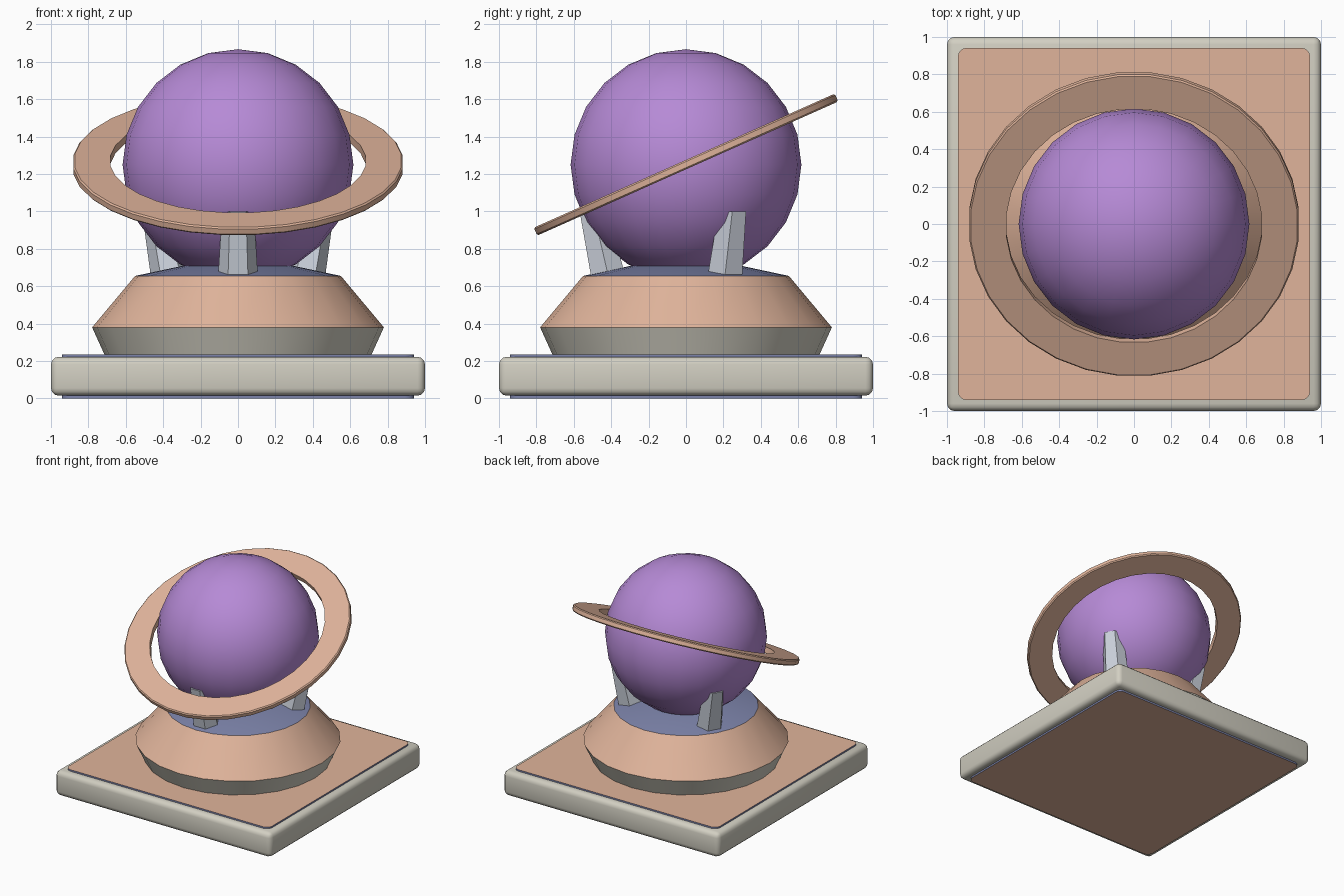
import bpy, bmesh, math
from mathutils import Matrix, Vector

if "Cube" in bpy.data.objects:
    bpy.data.objects.remove(bpy.data.objects["Cube"])


def mat(name, r, g, b):
    m = bpy.data.materials.new(name)
    lin = [((c / 255 + 0.055) / 1.055) ** 2.4 for c in (r, g, b)]
    m.diffuse_color = (*lin, 1)
    m.use_nodes = True
    m.node_tree.nodes["Principled BSDF"].inputs["Base Color"].default_value = m.diffuse_color
    return m


PEACH = mat("peach", 224, 180, 155)
STONE = mat("warm_grey", 210, 207, 194)
BLUE = mat("slate_blue", 126, 133, 172)
SILVER = mat("silver", 203, 209, 219)
PURPLE = mat("purple", 182, 138, 214)


def make(name, bm, mats, smooth=None):
    bmesh.ops.recalc_face_normals(bm, faces=bm.faces)
    me = bpy.data.meshes.new(name)
    bm.to_mesh(me)
    bm.free()
    ob = bpy.data.objects.new(name, me)
    bpy.context.collection.objects.link(ob)
    for m in mats:
        me.materials.append(m)
    if smooth:
        bpy.ops.object.select_all(action='DESELECT')
        ob.select_set(True)
        bpy.context.view_layer.objects.active = ob
        bpy.ops.object.shade_smooth_by_angle(angle=math.radians(smooth))
    return ob


def box(half, z0, z1):
    bm = bmesh.new()
    bmesh.ops.create_cube(bm, size=1, matrix=Matrix.Translation((0, 0, (z0 + z1) / 2))
                          @ Matrix.Diagonal((2 * half, 2 * half, z1 - z0, 1)))
    return bm


def lathe(profile, n, closed=False, offset=0.0):
    """Revolve (radius, z) points; returns bmesh, material index = profile segment."""
    bm = bmesh.new()
    rings = []
    for r, z in profile:
        rings.append([bm.verts.new((r * math.cos((i + offset) * math.tau / n),
                                    r * math.sin((i + offset) * math.tau / n), z))
                      for i in range(n)])
    count = len(rings) if closed else len(rings) - 1
    for k in range(count):
        a, b = rings[k], rings[(k + 1) % len(rings)]
        for i in range(n):
            j = (i + 1) % n
            f = bm.faces.new((a[i], a[j], b[j], b[i]))
            if not closed:
                f.material_index = k
    if not closed:
        bm.faces.new(rings[0][::-1])
        bm.faces.new(rings[-1]).material_index = count - 1
    return bm


# rounded square slab
bm = box(1.0, 0.015, 0.222)
bmesh.ops.bevel(bm, geom=bm.edges[:], offset=0.04, segments=3, profile=0.5, affect='EDGES')
make("base_slab", bm, [STONE], 40)

# inlay plate: peach top and bottom, blue rim
bm = box(0.942, 0.0, 0.235)
up = [e for e in bm.edges if abs(e.verts[0].co.z - e.verts[1].co.z) > 0.1]
bmesh.ops.bevel(bm, geom=up, offset=0.05, segments=4, profile=0.5, affect='EDGES')
bm.normal_update()
for f in bm.faces:
    f.material_index = 0 if abs(f.normal.z) > 0.5 else 1
make("base_inlay", bm, [PEACH, BLUE], 40)

# turned pedestal: grey foot, peach cone, blue cap
make("pedestal", lathe([(0.712, 0.23), (0.78, 0.38), (0.55, 0.655), (0.30, 0.708)], 24),
     [STONE, PEACH, BLUE], 16)

# planet
bm = bmesh.new()
bmesh.ops.create_uvsphere(bm, u_segments=24, v_segments=12, radius=0.617,
                          matrix=Matrix.Translation((0, 0, 1.25)))
make("globe", bm, [PURPLE], 40)

# tilted flat ring with slightly chamfered outer rim
h, c = 0.023, 0.008
ring = lathe([(0.685, -h), (0.885 - c, -h), (0.885, -h + c), (0.885, h - c),
              (0.885 - c, h), (0.685, h)], 32, closed=True, offset=0.5)
ring.transform(Matrix.Translation((0, 0, 1.25)) @ Matrix.Rotation(math.radians(24), 4, 'X'))
make("planet_ring", ring, [PEACH], 30)

# three tapered hexagonal claws holding the globe
for k, ang in enumerate((30, 150, 270)):
    a = math.radians(ang)
    bm = bmesh.new()
    loops = []
    for dist, r, z in ((0.41, 0.108, 0.63), (0.495, 0.085, 1.0)):
        mid = Vector((dist * math.cos(a), dist * math.sin(a), z))
        loops.append([bm.verts.new(mid + Vector((r * math.cos(a + math.radians(30 + 60 * i)),
                                                 r * math.sin(a + math.radians(30 + 60 * i)), 0)))
                      for i in range(6)])
    for i in range(6):
        j = (i + 1) % 6
        bm.faces.new((loops[0][i], loops[0][j], loops[1][j], loops[1][i]))
    bm.faces.new(loops[0][::-1])
    bm.faces.new(loops[1])
    make(f"support_claw_{k + 1}", bm, [SILVER])
